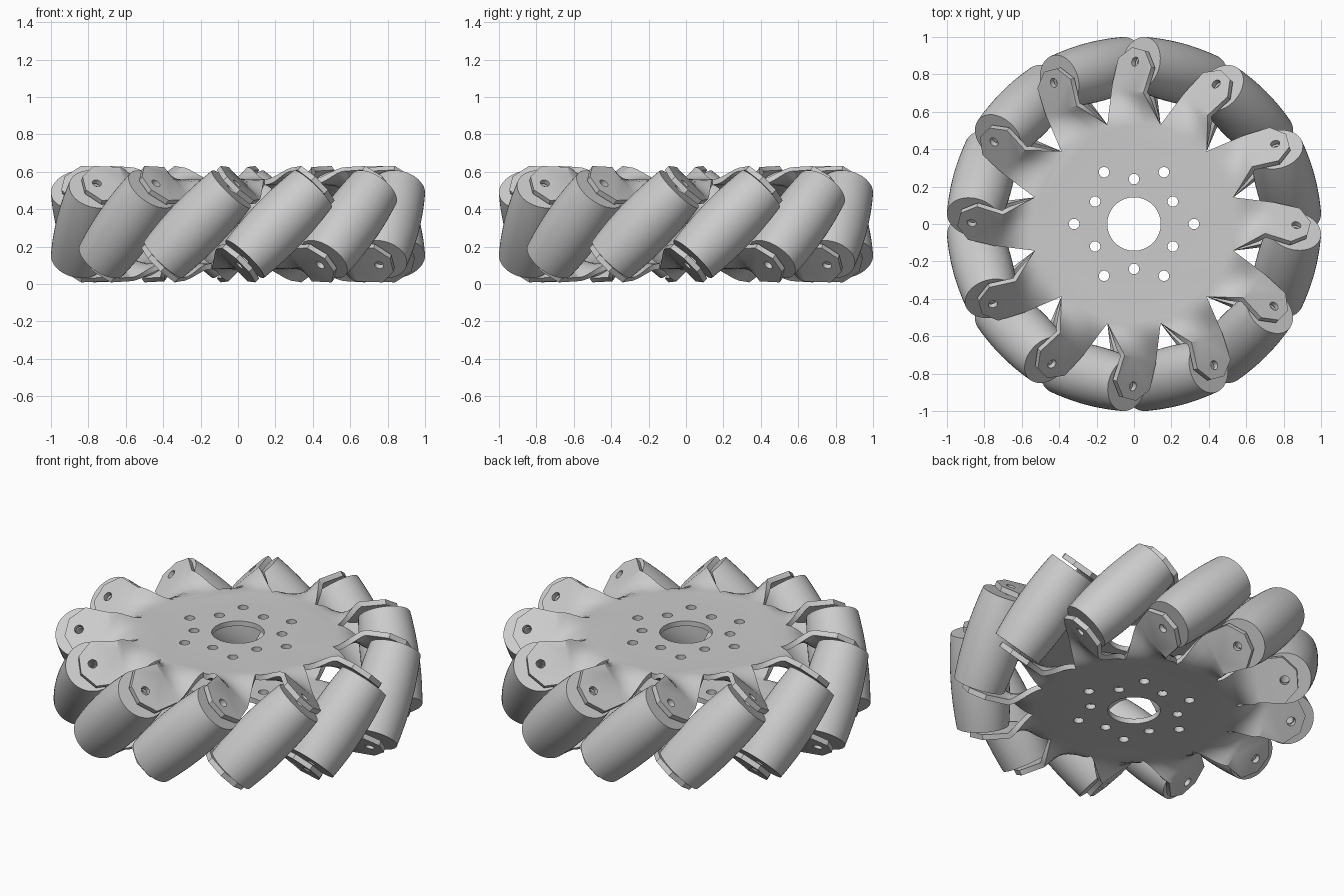
import bpy, bmesh, math
from mathutils import Matrix, Vector

COUNT = 12                 # rollers, and tabs on each plate
MID = 0.32                 # height of the wheel's middle plane
RING = 0.84                # distance of roller centres from the hub axis
HALF = 0.265               # half length of a roller
TAB = 0.31                 # tab outer face, measured along the roller axis
EDGE, PLATE_TOP, THICK = 0.55, 0.24, 0.03
STEP = 2 * math.pi / COUNT

if "Cube" in bpy.data.objects:
    bpy.data.objects.remove(bpy.data.objects["Cube"])

grey = bpy.data.materials.new("light_grey")
grey.use_nodes = True
colour = (0.6, 0.6, 0.6, 1)
grey.diffuse_color = colour
grey.node_tree.nodes["Principled BSDF"].inputs["Base Color"].default_value = colour


def add_object(name, mesh, matrix=None):
    obj = bpy.data.objects.new(name, mesh)
    bpy.context.scene.collection.objects.link(obj)
    if matrix:
        obj.matrix_world = matrix
    return obj


def to_mesh(bm, name):
    mesh = bpy.data.meshes.new(name)
    bm.to_mesh(mesh)
    bm.free()
    mesh.materials.append(grey)
    return mesh


def smooth(obj):
    bpy.ops.object.select_all(action='DESELECT')
    obj.select_set(True)
    bpy.context.view_layer.objects.active = obj
    bpy.ops.object.shade_smooth_by_angle(angle=math.radians(30))


def roller_frame(i):
    """Roller i: local z runs along its slanted axle, local x points outwards."""
    return (Matrix.Rotation((i + 0.5) * STEP, 4, 'Z')
            @ Matrix.Translation((RING, 0, 0))
            @ Matrix.Rotation(-math.pi / 4, 4, 'X'))


# Barrel roller with a bore, turned around its axle
bm = bmesh.new()
ts = [HALF * k / 8 for k in range(-8, 9)]
profile = [(0.026, -HALF)] + [(0.16 - 0.246 * t * t, t) for t in ts] + [(0.026, HALF)]
verts = [bm.verts.new((r, 0, t)) for r, t in profile]
edges = [bm.edges.new((a, b)) for a, b in zip(verts, verts[1:] + verts[:1])]
bmesh.ops.spin(bm, geom=verts + edges, cent=(0, 0, 0), axis=(0, 0, 1),
               angle=2 * math.pi, steps=48)
bmesh.ops.remove_doubles(bm, verts=bm.verts, dist=1e-4)
bmesh.ops.recalc_face_normals(bm, faces=bm.faces)
roller_mesh = to_mesh(bm, "roller")

lift = Matrix.Translation((0, 0, MID))
for i in range(COUNT):
    roller = add_object(f"roller_{i + 1}", roller_mesh, lift @ roller_frame(i))
    if i == 0:
        smooth(roller)


# Side plate surface: flat hub disc with twisted tabs around it
def tab_sections():
    """Edge point pairs of one tab, from the hub outwards, turned to roller 0."""
    frame = roller_frame(0)

    def pair(out, half_width):
        return [frame @ Vector((out - RING, s * half_width, TAB)) for s in (-1, 1)]

    start = [Vector((EDGE * math.cos(a), EDGE * math.sin(a), PLATE_TOP))
             for a in (STEP / 2, STEP * 1.5)]
    end = pair(0.69, 0.122)
    rows = []
    for k in range(8):
        f = k / 7
        row = [a.lerp(b, f) for a, b in zip(start, end)]
        for p, a, b in zip(row, start, end):
            p.z = a.z + (b.z - a.z) * f * f * (3 - 2 * f)
        rows.append(row)
    return rows + [pair(0.835, 0.13), pair(0.91, 0.05)]


bm = bmesh.new()
ACROSS = 4
rim = []
for i in range(COUNT):
    turn = Matrix.Rotation(i * STEP, 4, 'Z')
    grid = [[bm.verts.new(turn @ a.lerp(b, j / ACROSS)) for j in range(ACROSS + 1)]
            for a, b in tab_sections()]
    for row, nxt in zip(grid[:7], grid[1:8]):
        for j in range(ACROSS):
            bm.faces.new((row[j], nxt[j], nxt[j + 1], row[j + 1]))
    # flat end with chamfered corners
    bm.faces.new(grid[7][::-1] + [grid[8][0], grid[9][0], grid[9][-1], grid[8][-1]])
    rim += [v.co.copy() for v in grid[0][:-1]]
    for row in grid[8:]:
        for v in row[1:-1]:
            bm.verts.remove(v)
bm.faces.new([bm.verts.new(p) for p in rim])
bmesh.ops.remove_doubles(bm, verts=bm.verts, dist=1e-4)
bmesh.ops.recalc_face_normals(bm, faces=bm.faces)
hub = max(bm.faces, key=lambda f: f.calc_area())
if hub.normal.z < 0:
    bmesh.ops.reverse_faces(bm, faces=bm.faces)
plate = add_object("top_plate", to_mesh(bm, "side_plate"))

# Drills for the hub bore, the bolt holes and the axle holes
bm = bmesh.new()


def drill(matrix, radius, depth, sides):
    bmesh.ops.create_cone(bm, cap_ends=True, segments=sides, radius1=radius,
                          radius2=radius, depth=depth, matrix=matrix)


level = Matrix.Translation((0, 0, PLATE_TOP))
drill(level, 0.143, 0.12, 48)
for i in range(COUNT):
    reach = 0.32 if i % 2 == 0 else 0.24
    turn = Matrix.Rotation(i * STEP, 4, 'Z')
    drill(level @ turn @ Matrix.Translation((reach, 0, 0)), 0.028, 0.12, 20)
    drill(roller_frame(i) @ Matrix.Translation((0, 0, TAB)), 0.025, 0.08, 20)
cutter = add_object("hole_cutter", to_mesh(bm, "hole_cutter"))
cutter.hide_render = True

shell = plate.modifiers.new("thickness", 'SOLIDIFY')
shell.thickness, shell.offset, shell.use_even_offset = THICK, -1, True
holes = plate.modifiers.new("holes", 'BOOLEAN')
holes.operation, holes.object, holes.solver = 'DIFFERENCE', cutter, 'EXACT'
bpy.context.view_layer.update()
graph = bpy.context.evaluated_depsgraph_get()
finished = bpy.data.meshes.new_from_object(plate.evaluated_get(graph))
plate.modifiers.clear()
plate.data = finished
bpy.data.objects.remove(cutter)
smooth(plate)

# The lower plate is the same part turned over
plate.matrix_world = lift
add_object("bottom_plate", finished, lift @ Matrix.Rotation(math.pi, 4, 'X'))
